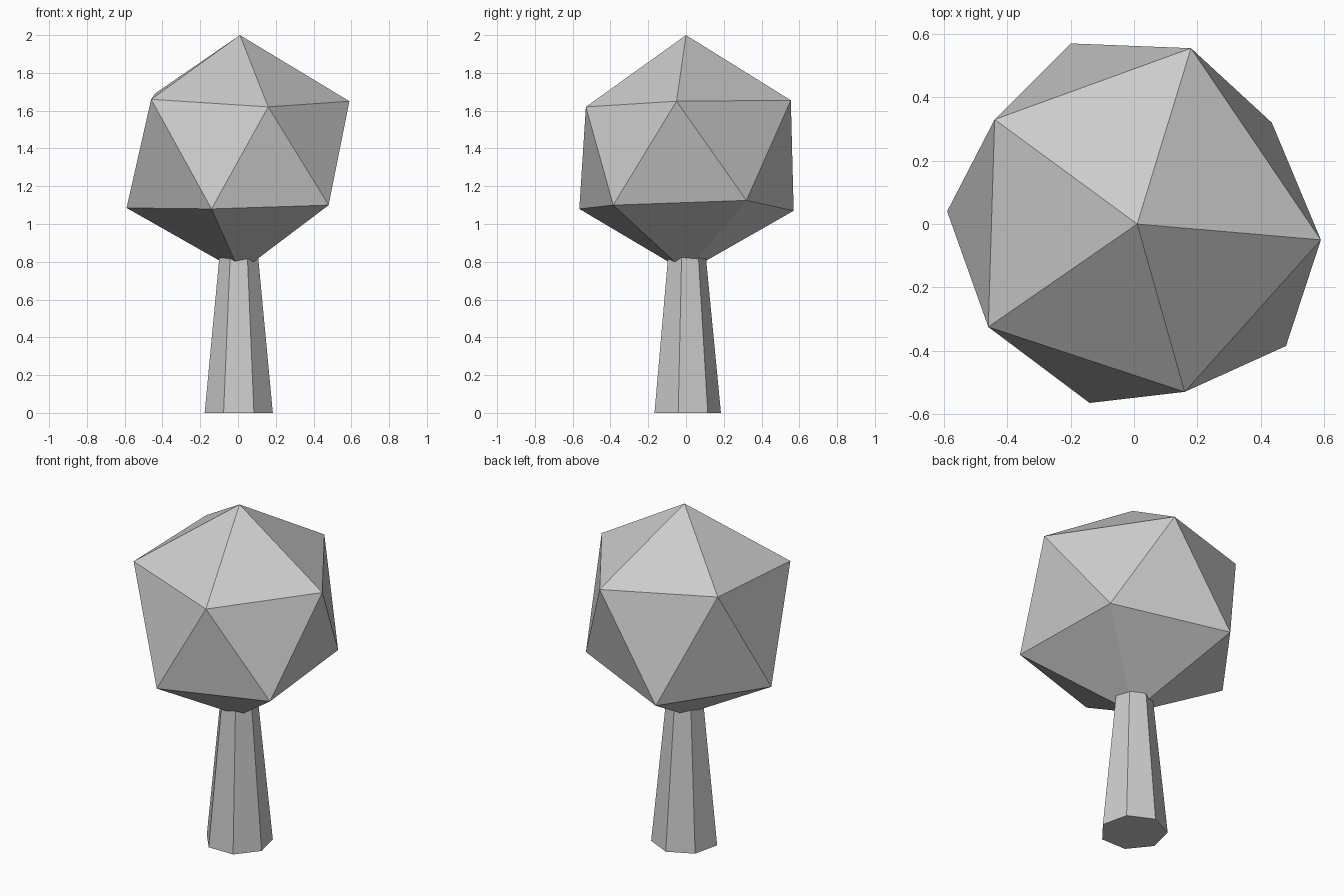
import bpy
import bmesh

cube = bpy.data.objects.get("Cube")
if cube:
    bpy.data.objects.remove(cube, do_unlink=True)

# One plain grey for the whole tree
grey = bpy.data.materials.new("plain_grey")
grey.use_nodes = True
colour = (0.6, 0.6, 0.6, 1)
grey.diffuse_color = colour
grey.node_tree.nodes["Principled BSDF"].inputs["Base Color"].default_value = colour

# Trunk: tapered seven-sided column, its top hidden in the crown
TRUNK_HEIGHT = 0.86
bpy.ops.mesh.primitive_cone_add(vertices=7, radius1=0.185, radius2=0.102,
                                depth=TRUNK_HEIGHT,
                                location=(0.004, 0, TRUNK_HEIGHT / 2))
trunk = bpy.context.object
trunk.name = "trunk"
trunk.data.materials.append(grey)

# Crown: slightly irregular icosahedron, two staggered rings between two tips
upper_ring = [(0.59, -0.05, 1.65), (0.18, 0.555, 1.655), (-0.44, 0.33, 1.69),
              (-0.46, -0.325, 1.66), (0.16, -0.53, 1.62)]
lower_ring = [(0.435, 0.32, 1.125), (-0.2, 0.57, 1.07), (-0.59, 0.04, 1.085),
              (-0.14, -0.565, 1.08), (0.48, -0.385, 1.10)]

bm = bmesh.new()
top = bm.verts.new((0.01, 0, 2))
bottom = bm.verts.new((0.01, 0, 0.745))
upper = [bm.verts.new(p) for p in upper_ring]
lower = [bm.verts.new(p) for p in lower_ring]
for i in range(5):
    j = (i + 1) % 5
    bm.faces.new((top, upper[i], upper[j]))
    bm.faces.new((upper[i], lower[i], upper[j]))
    bm.faces.new((lower[i], lower[j], upper[j]))
    bm.faces.new((bottom, lower[j], lower[i]))
bmesh.ops.recalc_face_normals(bm, faces=bm.faces)

mesh = bpy.data.meshes.new("crown")
bm.to_mesh(mesh)
bm.free()
mesh.materials.append(grey)
crown = bpy.data.objects.new("crown", mesh)
bpy.context.collection.objects.link(crown)
